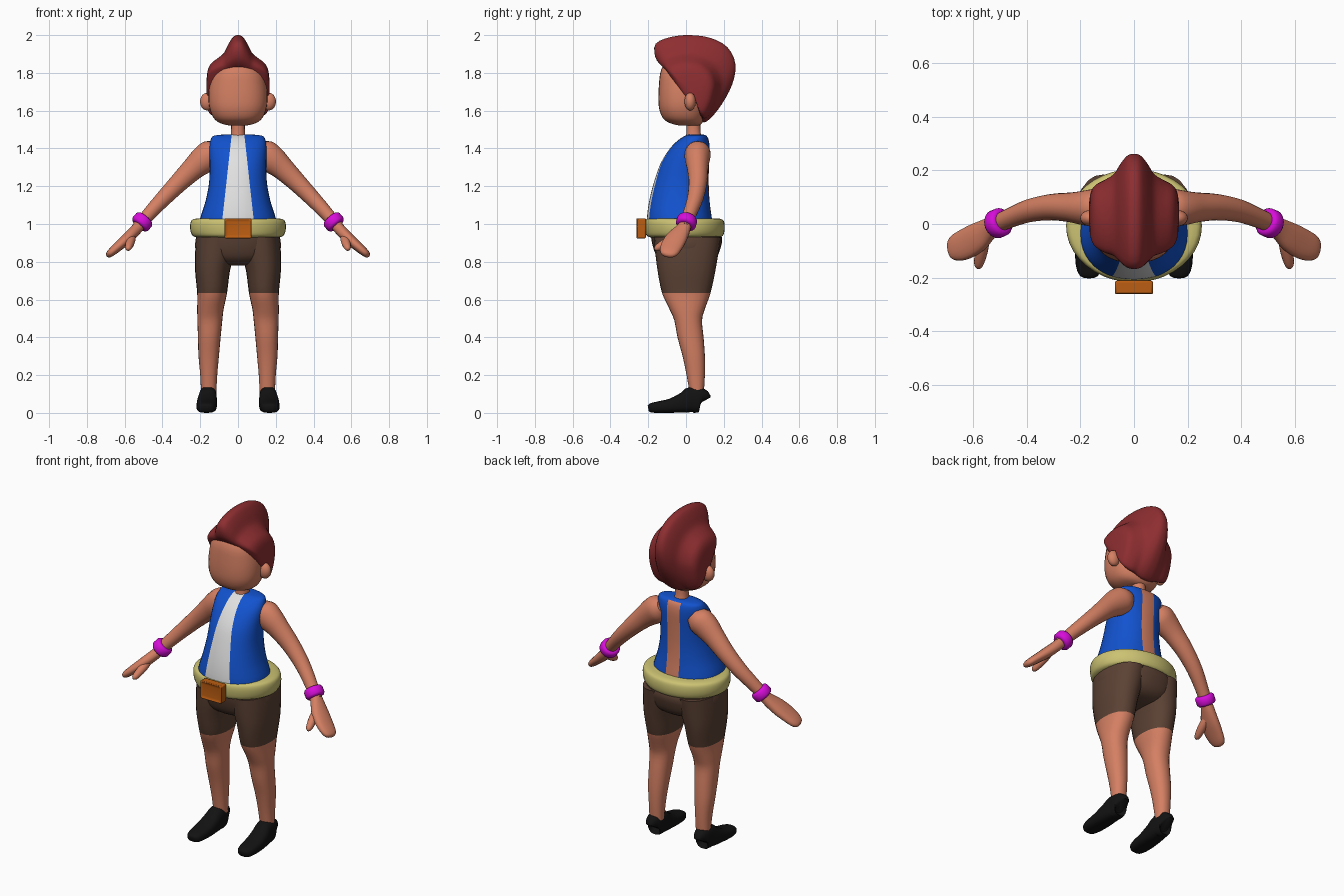
import bpy, bmesh, math
from mathutils import Vector

if "Cube" in bpy.data.objects:
    bpy.data.objects.remove(bpy.data.objects["Cube"])


def material(name, r, g, b):
    m = bpy.data.materials.new(name)
    m.diffuse_color = (r, g, b, 1)
    m.use_nodes = True
    m.node_tree.nodes["Principled BSDF"].inputs["Base Color"].default_value = m.diffuse_color
    return m


SKIN = material("skin", .66, .215, .125)
BLUE = material("vest blue", .006, .085, .62)
WHITE = material("shirt white", .75, .75, .75)
CREAM = material("belt cream", .6, .54, .17)
BROWN = material("shorts brown", .105, .053, .034)
ORANGE = material("buckle orange", .5, .11, .006)
RED = material("hair red", .27, .027, .03)
PURPLE = material("bracelet purple", .68, .004, .7)
BLACK = material("shoe black", .006, .006, .006)


def spline(rows, n, closed=False):
    """Catmull-Rom interpolation through rows of numbers."""
    k, out = len(rows), []
    get = lambda i: rows[i % k] if closed else rows[max(0, min(k - 1, i))]
    for i in range(k if closed else k - 1):
        for j in range(n):
            t = j / n
            out.append([.5 * (2 * b + (c - a) * t + (2 * a - 5 * b + 4 * c - d) * t * t
                              + (3 * b - a - 3 * c + d) * t ** 3)
                        for a, b, c, d in zip(get(i - 1), get(i), get(i + 1), get(i + 2))])
    return out if closed else out + [list(rows[-1])]


def finish(name, bm, mats, mirror=False, rule=None):
    bmesh.ops.recalc_face_normals(bm, faces=bm.faces)
    if rule:
        for f in bm.faces:
            f.material_index = rule(f.calc_center_median())
    me = bpy.data.meshes.new(name)
    bm.to_mesh(me)
    bm.free()
    for m in mats:
        me.materials.append(m)
    ob = bpy.data.objects.new(name, me)
    bpy.context.collection.objects.link(ob)
    if mirror:
        ob.modifiers.new("mirror", "MIRROR").use_mirror_merge = False
    bpy.ops.object.select_all(action="DESELECT")
    ob.select_set(True)
    bpy.context.view_layer.objects.active = ob
    bpy.ops.object.shade_smooth_by_angle(angle=math.radians(50))
    return ob


def skin_rings(rings):
    """Join rings of points into a closed capped tube."""
    bm = bmesh.new()
    vs = [[bm.verts.new(p) for p in r] for r in rings]
    n = len(vs[0])
    for a, b in zip(vs, vs[1:]):
        for i in range(n):
            bm.faces.new((a[i], a[(i + 1) % n], b[(i + 1) % n], b[i]))
    bm.faces.new(vs[0])
    bm.faces.new(vs[-1])
    return bm


def unit_ring(n, p):
    out = []
    for i in range(n):
        t = 2 * math.pi * i / n
        c, s = math.cos(t), math.sin(t)
        out.append((math.copysign(abs(c) ** (2 / p), c), math.copysign(abs(s) ** (2 / p), s)))
    return out


def stack(rows, n=32, p=2.2, sub=3):
    """Horizontal sections: z, centre x, half width, front y, back y."""
    return skin_rings([[(cx + rx * u, (yf + yb) / 2 + (yb - yf) / 2 * v, z) for u, v in unit_ring(n, p)]
                       for z, cx, rx, yf, yb in spline(rows, sub)])


def sweep(rows, hint=(0, 1, 0), n=20, p=2, sub=3):
    """Sections along a path: x, y, z, half width along hint, half thickness."""
    rows = spline(rows, sub)
    pts = [Vector(r[:3]) for r in rows]
    rings = []
    for i, r in enumerate(rows):
        t = (pts[min(i + 1, len(pts) - 1)] - pts[max(i - 1, 0)]).normalized()
        side = Vector(hint)
        side = (side - t * side.dot(t)).normalized()
        up = t.cross(side)
        rings.append([pts[i] + side * r[3] * u + up * r[4] * v for u, v in unit_ring(n, p)])
    return skin_rings(rings)


# Torso, cut along the vest edges: white front panel, bare strip at the back
bm = stack([(.96, 0, .205, -.205, .145), (1.03, 0, .2, -.207, .137), (1.12, 0, .172, -.195, .125),
            (1.22, 0, .153, -.17, .12), (1.32, 0, .15, -.135, .122), (1.4, 0, .152, -.085, .125),
            (1.445, 0, .145, -.04, .12), (1.467, 0, .128, -.005, .108), (1.474, 0, .07, .015, .09)], n=40)
SLOPE = .11
edge = lambda z: .035 + SLOPE * (1.46 - z)
for s in (1, -1):
    for co, no in (((s * edge(1.2), 0, 1.2), (s, 0, SLOPE)), ((s * .042, 0, 1.2), (1, 0, 0))):
        bmesh.ops.bisect_plane(bm, geom=bm.verts[:] + bm.edges[:] + bm.faces[:],
                               plane_co=co, plane_no=no, dist=1e-5)


def vest_rule(c):
    if c.y < .03:
        return 1 if abs(c.x) < edge(c.z) else 0
    return 2 if abs(c.x) < .042 and c.z < 1.468 else 0


finish("vest_torso", bm, [BLUE, WHITE, SKIN], rule=vest_rule)

# Shorts seat and legs
finish("shorts_seat", stack([(1.0, 0, .2, -.19, .15), (.93, 0, .222, -.185, .19), (.87, 0, .226, -.172, .182),
                             (.82, 0, .2, -.15, .16), (.79, 0, .13, -.11, .12), (.78, 0, .06, -.05, .06)]), [BROWN])
finish("leg", stack([(.93, .115, .105, -.17, .185), (.85, .122, .105, -.163, .172), (.75, .135, .092, -.15, .155),
                     (.635, .137, .079, -.127, .13), (.55, .146, .07, -.088, .1), (.49, .149, .066, -.062, .085),
                     (.4, .152, .06, -.045, .093), (.3, .155, .054, -.018, .1), (.2, .155, .045, .003, .1),
                     (.1, .155, .04, .02, .094)], n=24), [SKIN, BROWN], True,
       lambda c: 1 if c.z > .635 else 0)

# Shoes
finish("shoe", sweep([(.16, .09, .06, .025, .045), (.16, .08, .067, .042, .064), (.16, .03, .069, .048, .069),
                      (.163, -.01, .055, .052, .055), (.166, -.08, .038, .054, .038), (.168, -.15, .03, .05, .03),
                      (.168, -.188, .026, .038, .024), (.168, -.2, .024, .02, .014)],
                     hint=(1, 0, 0), p=2.8), [BLACK], True)

# Belt and buckle
finish("belt", stack([(.928, 0, .215, -.185, .175), (.938, 0, .24, -.208, .195), (.965, 0, .252, -.216, .204),
                      (1.0, 0, .253, -.218, .204), (1.022, 0, .243, -.212, .195), (1.03, 0, .215, -.2, .17)],
                     n=40, p=2), [CREAM])
bm = bmesh.new()
bmesh.ops.create_cube(bm, size=1)
bmesh.ops.scale(bm, verts=bm.verts, vec=(.142, .052, .106))
bmesh.ops.translate(bm, verts=bm.verts, vec=(0, -.238, .977))
front = [f for f in bm.faces if f.calc_center_median().y < -.26]
bmesh.ops.inset_region(bm, faces=front, thickness=.018)
bmesh.ops.translate(bm, verts=front[0].verts, vec=(0, .008, 0))
ob = finish("buckle", bm, [ORANGE])
bev = ob.modifiers.new("bevel", "BEVEL")
bev.width, bev.segments = .007, 2

# Arms, hands, thumbs and bracelets
finish("arm", sweep([(.1, .065, 1.4, .05, .045), (.135, .063, 1.375, .068, .075), (.18, .06, 1.342, .066, .075),
                     (.235, .062, 1.295, .056, .062), (.31, .063, 1.222, .049, .051), (.39, .05, 1.14, .043, .043),
                     (.46, .024, 1.065, .037, .037), (.53, -.008, .985, .032, .031)]), [SKIN], True)
finish("hand", sweep([(.515, 0, 1.0, .03, .03), (.545, -.02, .965, .042, .03), (.585, -.05, .925, .056, .03),
                      (.63, -.075, .885, .058, .026), (.667, -.088, .853, .05, .022), (.686, -.093, .836, .035, .016),
                      (.693, -.095, .83, .012, .006)], p=2.3), [SKIN], True)
finish("thumb", sweep([(.56, -.04, .945, .02, .02), (.567, -.085, .915, .024, .024), (.575, -.125, .89, .022, .022),
                       (.581, -.155, .872, .016, .016), (.583, -.166, .866, .006, .006)],
                      hint=(1, 0, 0), n=14), [SKIN], True)
mid, way = Vector((.507, .003, 1.011)), Vector((.62, -.26, -.72)).normalized()
finish("bracelet", sweep([(*(mid + way * d), r, r) for d, r in
                          ((-.029, .038), (-.026, .047), (-.016, .054), (.016, .054), (.026, .047), (.029, .038))],
                         n=24, sub=1), [PURPLE], True)

# Neck, head and ears
finish("neck", stack([(1.44, 0, .05, -.005, .095), (1.48, 0, .037, .002, .078), (1.56, 0, .036, 0, .075)], n=20), [SKIN])
finish("head", stack([(1.522, 0, .05, -.04, .07), (1.534, 0, .095, -.085, .085), (1.56, 0, .128, -.122, .098),
                      (1.61, 0, .15, -.142, .11), (1.67, 0, .156, -.146, .12), (1.74, 0, .151, -.143, .128),
                      (1.8, 0, .136, -.136, .125), (1.845, 0, .095, -.115, .1), (1.865, 0, .05, -.07, .06)], p=2.3), [SKIN])
bm = bmesh.new()
bmesh.ops.create_uvsphere(bm, u_segments=20, v_segments=12, radius=1)
bmesh.ops.scale(bm, verts=bm.verts, vec=(.038, .03, .047))
bmesh.ops.translate(bm, verts=bm.verts, vec=(.163, .022, 1.648))
finish("ear", bm, [SKIN], True)

# Hair: a tall centre crest outline blended sideways into a close cap outline (y, z)
CREST = [(-.125, 1.832), (-.163, 1.885), (-.16, 1.955), (-.08, 1.99), (.02, 2.0), (.13, 1.985), (.22, 1.935),
         (.262, 1.845), (.245, 1.74), (.19, 1.635), (.125, 1.555), (.08, 1.545), (.03, 1.65), (-.03, 1.72), (-.06, 1.79)]
CAP = [(-.095, 1.80), (-.105, 1.83), (-.085, 1.852), (-.03, 1.87), (.03, 1.872), (.09, 1.855), (.14, 1.81),
       (.162, 1.745), (.155, 1.68), (.135, 1.615), (.105, 1.565), (.075, 1.58), (.04, 1.68), (-.01, 1.67), (-.055, 1.73)]
half = [(.025, .07, 1), (.05, .36, 1), (.075, .75, 1), (.11, .98, 1), (.143, 1, .87), (.161, 1, .66), (.168, 1, .3)]
slices = [(-x, f, s) for x, f, s in reversed(half)] + [(0, 0, 1)] + half
rows = []
for x, f, s in slices:
    ring = [(.04 + s * (a[0] + (b[0] - a[0]) * f - .04), 1.69 + s * (a[1] + (b[1] - a[1]) * f - 1.69))
            for a, b in zip(CREST, CAP)]
    rows.append([x] + [v for p in spline(ring, 3, True) for v in p])
finish("hair", skin_rings([[(r[0], r[i], r[i + 1]) for i in range(1, len(r), 2)] for r in spline(rows, 3)]), [RED])
